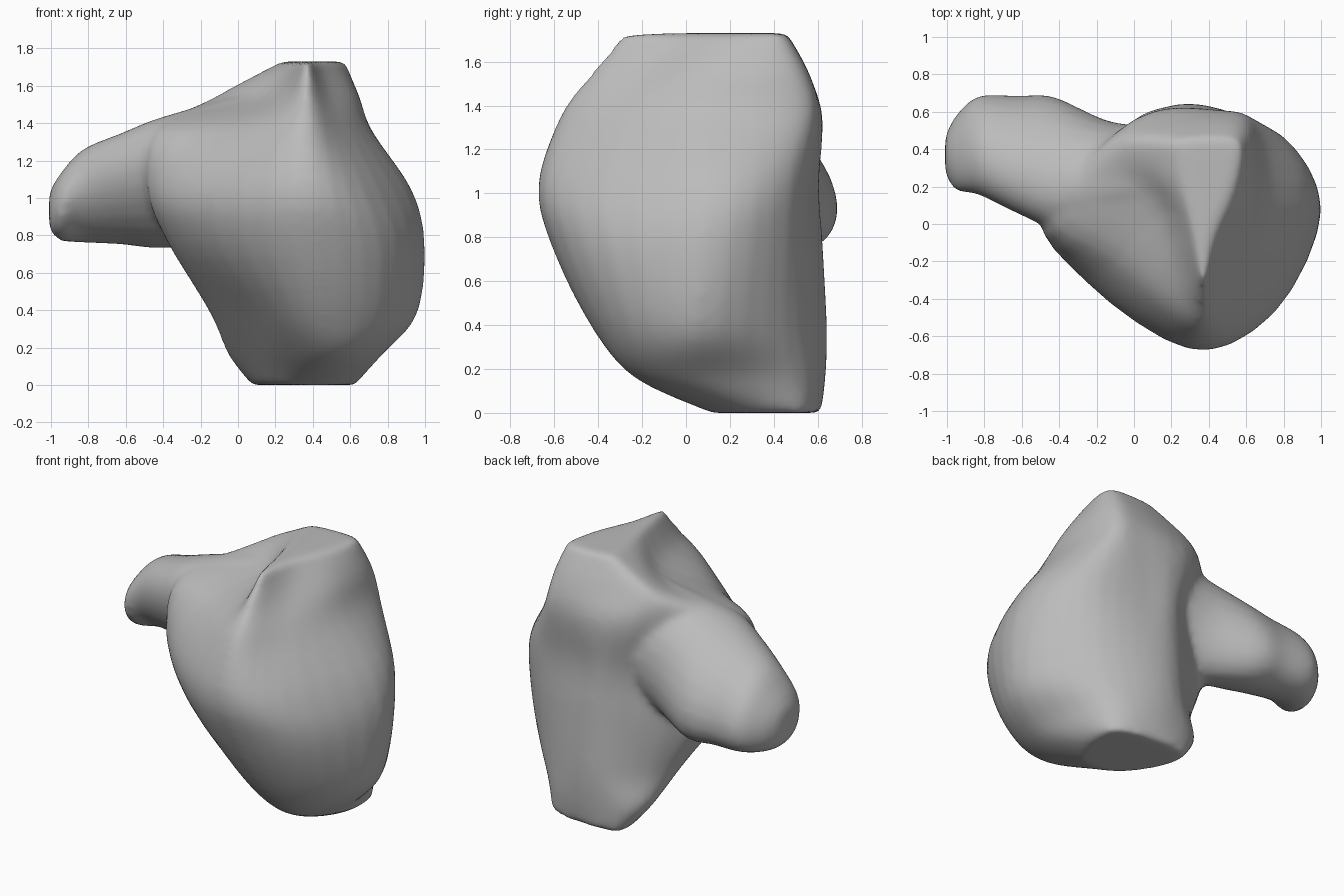
import bpy
import bmesh
from math import cos, sin, tau
from mathutils import Vector

cube = bpy.data.objects.get("Cube")
if cube:
    bpy.data.objects.remove(cube, do_unlink=True)


def spline_point(before, start, end, after, t):
    """Catmull-Rom point between start and end."""
    slope_in = (end - before) / 2
    slope_out = (after - start) / 2
    blend = t * t * (3 - 2 * t)
    return (start.lerp(end, blend) + slope_in * t * (1 - t) ** 2
            - slope_out * t * t * (1 - t))


def smooth_ring(ring, steps=4):
    """Round a closed ring of points."""
    n = len(ring)
    return [spline_point(ring[i - 1], ring[i], ring[(i + 1) % n], ring[(i + 2) % n], k / steps)
            for i in range(n) for k in range(steps)]


def smooth_rings(rings, steps=5):
    """Add flowing in-between rings to a stack of rings."""
    last = len(rings) - 1
    result = []
    for i in range(last):
        stack = (rings[max(i - 1, 0)], rings[i], rings[i + 1], rings[min(i + 2, last)])
        for k in range(steps):
            result.append([spline_point(*points, k / steps) for points in zip(*stack)])
    return result + [rings[last]]


def loft(bm, rings):
    """Skin a closed solid through matching rings of points."""
    loops = [[bm.verts.new(point) for point in ring] for ring in rings]
    count = len(loops[0])
    for lower, upper in zip(loops, loops[1:]):
        for i in range(count):
            j = (i + 1) % count
            bm.faces.new((lower[i], lower[j], upper[j], upper[i]))
    bm.faces.new(loops[0][::-1])
    bm.faces.new(loops[-1])


def oval_ring(x, y, z, half_depth, half_height, lean=0.0, sides=24):
    """Upright oval across the arm; lean pushes its top forward."""
    ring = []
    for i in range(sides):
        angle = tau * i / sides
        rise = half_height * sin(angle)
        ring.append(Vector((x, y + half_depth * cos(angle) - lean * rise, z + rise)))
    return ring


def add_modifier(obj, kind, **settings):
    modifier = obj.modifiers.new(kind.title(), kind)
    for name, value in settings.items():
        setattr(modifier, name, value)


# Body outlines from foot to crest, each running from the back left corner
# round the front to the middle of the back
body_levels = {
    0.0: [(.1, .59), (.09, .42), (.22, .2), (.38, .12),
          (.53, .15), (.62, .33), (.6, .54), (.35, .61)],
    .16: [(.05, .59), (-.05, .42), (.13, .1), (.4, -.2),
          (.62, -.2), (.77, .06), (.66, .49), (.38, .63)],
    .38: [(.1, .59), (-.15, .28), (.06, -.1), (.37, -.41),
          (.74, -.33), (.96, .05), (.75, .45), (.4, .63)],
    .75: [(.1, .57), (-.36, .17), (-.2, -.25), (.3, -.6),
          (.76, -.46), (1.0, .08), (.79, .46), (.4, .61)],
    1.04: [(.08, .55), (-.48, .06), (-.24, -.32), (.3, -.67),
           (.67, -.5), (.93, .1), (.78, .48), (.38, .59)],
    1.36: [(0, .56), (-.45, .06), (-.1, -.2), (.33, -.57),
           (.55, -.34), (.71, .1), (.66, .52), (.45, .61)],
    1.55: [(0, .5), (-.1, .36), (.15, .07), (.35, -.43),
           (.49, -.18), (.63, .12), (.62, .49), (.42, .56)],
    1.73: [(.24, .44), (.25, .34), (.31, 0), (.37, -.3),
           (.43, -.05), (.53, .2), (.57, .42), (.44, .46)],
}

mesh = bpy.data.meshes.new("lumpy_body")
bm = bmesh.new()
loft(bm, smooth_rings([
    smooth_ring([Vector((x, y, z)) for x, y in outline])
    for z, outline in body_levels.items()]))

# Rounded arm reaching out from inside the body
loft(bm, smooth_rings([
    oval_ring(.25, .28, 1.25, .25, .36),
    oval_ring(-.1, .27, 1.14, .27, .38, lean=.1),
    oval_ring(-.42, .33, 1.08, .32, .35, lean=.4),
    oval_ring(-.62, .37, 1.05, .29, .3, lean=.42),
    oval_ring(-.83, .42, 1.01, .25, .25, lean=.35),
    oval_ring(-.95, .38, .95, .2, .18, lean=.2),
    oval_ring(-1.01, .37, .93, .1, .1),
]))
bmesh.ops.recalc_face_normals(bm, faces=bm.faces)
bm.to_mesh(mesh)
bm.free()
body = bpy.data.objects.new("lumpy_body", mesh)
bpy.context.collection.objects.link(body)

# Blend both volumes into one soft surface
add_modifier(body, "REMESH", mode="VOXEL", voxel_size=.022, use_smooth_shade=True)
add_modifier(body, "SMOOTH", factor=.5, iterations=14)

# Plain grey stone
stone = bpy.data.materials.new("stone_grey")
stone.use_nodes = True
grey = (.5, .5, .5, 1)
stone.diffuse_color = grey
stone.node_tree.nodes["Principled BSDF"].inputs["Base Color"].default_value = grey
mesh.materials.append(stone)
